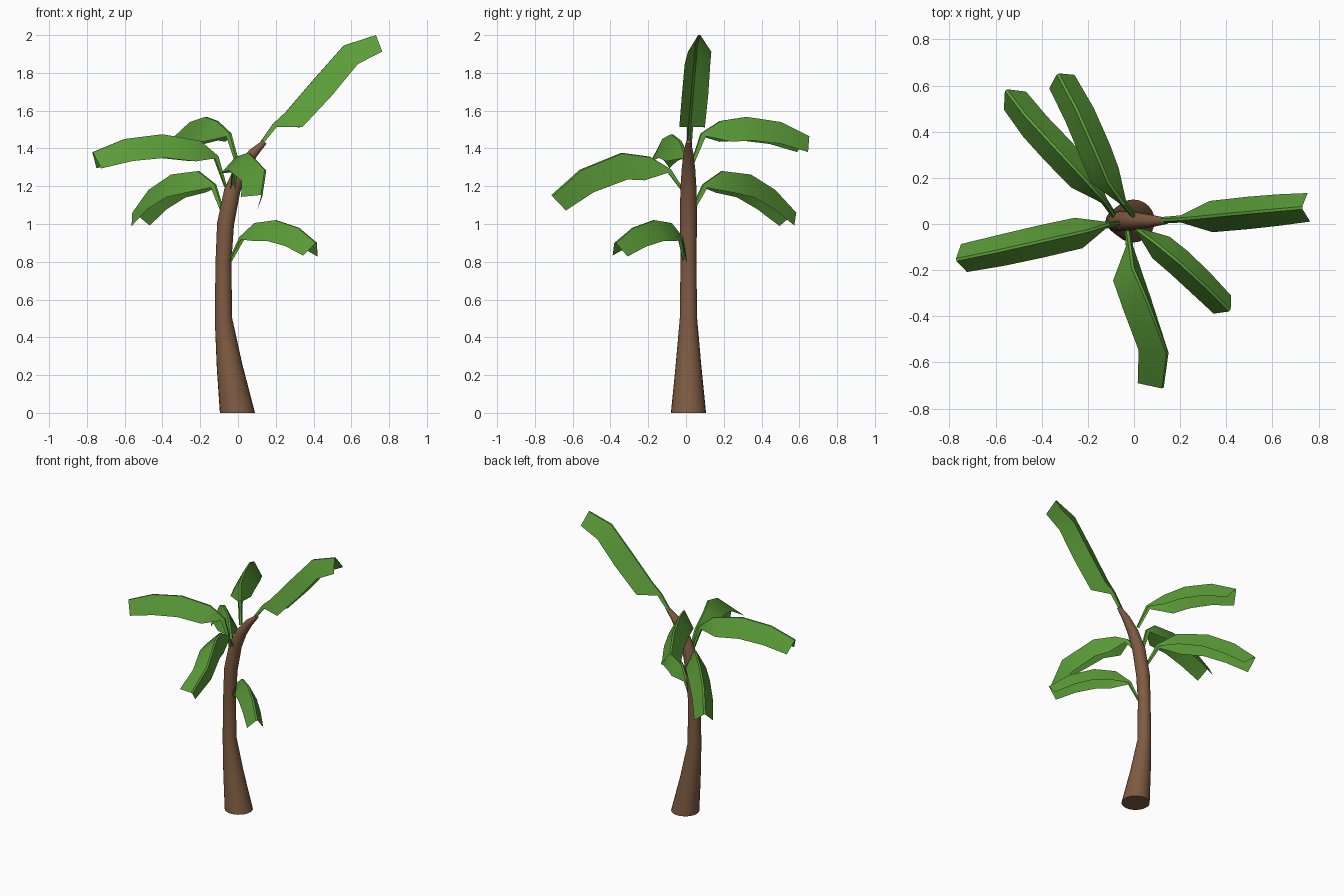
import bpy, bmesh, math
from mathutils import Vector

if "Cube" in bpy.data.objects:
    bpy.data.objects.remove(bpy.data.objects["Cube"])


def material(name, rgb):
    m = bpy.data.materials.new(name)
    m.diffuse_color = (*rgb, 1)
    m.use_nodes = True
    m.node_tree.nodes["Principled BSDF"].inputs["Base Color"].default_value = m.diffuse_color
    return m


BARK = material("bark brown", (0.21, 0.105, 0.055))
GREEN = material("leaf green", (0.105, 0.335, 0.04))
UP = Vector((0, 0, 1))


def tangents(pts):
    n = len(pts)
    return [(pts[min(i + 1, n - 1)] - pts[max(i - 1, 0)]).normalized() for i in range(n)]


def finish(bm, name, mat, angle):
    mesh = bpy.data.meshes.new(name)
    bm.to_mesh(mesh)
    bm.free()
    mesh.materials.append(mat)
    ob = bpy.data.objects.new(name, mesh)
    bpy.context.collection.objects.link(ob)
    bpy.ops.object.select_all(action='DESELECT')
    ob.select_set(True)
    bpy.context.view_layer.objects.active = ob
    bpy.ops.object.shade_smooth_by_angle(angle=math.radians(angle))


# Trunk: round rings swept along a bending path (x, z, radius)
def trunk(path, sides=24):
    pts = [Vector((x, 0.013, z)) for x, z, r in path]
    tans = tangents(pts)
    tans[0] = UP  # flat foot
    bm = bmesh.new()
    rings = []
    for p, t, (x, z, r) in zip(pts, tans, path):
        a = Vector((0, 1, 0))
        b = a.cross(t)
        rings.append([bm.verts.new(p + r * (b * math.cos(k) + a * math.sin(k)))
                      for k in (2 * math.pi * i / sides for i in range(sides))])
    for lo, hi in zip(rings, rings[1:]):
        for i in range(sides):
            j = (i + 1) % sides
            bm.faces.new((lo[i], lo[j], hi[j], hi[i]))
    bm.faces.new(rings[0][::-1])
    bm.faces.new(rings[-1])
    bmesh.ops.recalc_face_normals(bm, faces=bm.faces)
    finish(bm, "trunk", BARK, 45)


trunk([(-0.003, 0, 0.093), (-0.045, 0.25, 0.068), (-0.077, 0.5, 0.046), (-0.077, 0.8, 0.042),
       (-0.066, 1.0, 0.045), (-0.03, 1.18, 0.043), (0.02, 1.29, 0.036), (0.08, 1.375, 0.026),
       (0.142, 1.435, 0.013)])


# Leaf: folded blade hanging either side of a narrow midrib, on a thin stalk
# each section is (half width, drop)
SECTIONS = [(0.012, 0.012), (0.016, 0.025), (0.068, 0.115), (0.07, 0.125), (0.068, 0.12), (0.062, 0.092)]
RIB = 0.006


def leaf(name, ridge, scale=1.0, roll=0.0):
    pts = [Vector(p) for p in ridge]
    flat = (pts[-1] - pts[0]).cross(UP).normalized()
    bm = bmesh.new()
    rows = []
    for i, (p, t, (w, d)) in enumerate(zip(pts, tangents(pts), SECTIONS)):
        side = (flat - t * flat.dot(t)).normalized()
        down = t.cross(side)
        if down.z > 0:
            down = -down
        a = math.radians(roll) * i / (len(pts) - 1)
        side, down = (side * math.cos(a) - down * math.sin(a),
                      down * math.cos(a) + side * math.sin(a))
        w, d = w * scale, d * scale
        rows.append([bm.verts.new(p + side * u + down * v)
                     for u, v in ((-w, d), (-RIB, 0), (RIB, 0), (w, d))])
    for lo, hi in zip(rows, rows[1:]):
        for k in range(3):
            bm.faces.new((lo[k], lo[k + 1], hi[k + 1], hi[k]))
    bmesh.ops.recalc_face_normals(bm, faces=bm.faces)
    bm.normal_update()
    if sum(f.normal.z for f in bm.faces) < 0:
        bmesh.ops.reverse_faces(bm, faces=bm.faces)
    finish(bm, name, GREEN, 35)


leaf("top_leaf", [(0.08, 0.015, 1.38), (0.185, 0.02, 1.53), (0.25, 0.025, 1.59),
                  (0.40, 0.04, 1.765), (0.56, 0.055, 1.945), (0.73, 0.07, 2.0)])
leaf("left_leaf", [(-0.06, 0.005, 1.2), (-0.105, 0, 1.36), (-0.2, -0.03, 1.44),
                   (-0.40, -0.075, 1.475), (-0.60, -0.12, 1.45), (-0.77, -0.155, 1.38)])
leaf("back_left_leaf", [(-0.08, 0.03, 1.08), (-0.12, 0.09, 1.21), (-0.21, 0.19, 1.28),
                        (-0.35, 0.34, 1.262), (-0.47, 0.47, 1.18), (-0.555, 0.58, 1.06)])
leaf("back_leaf", [(0, 0.03, 1.33), (-0.04, 0.08, 1.48), (-0.11, 0.18, 1.545),
                   (-0.17, 0.32, 1.567), (-0.25, 0.5, 1.54), (-0.33, 0.65, 1.465)])
leaf("front_right_leaf", [(-0.05, 0, 0.80), (0.01, -0.02, 0.93), (0.09, -0.08, 1.005),
                          (0.2, -0.17, 1.02), (0.32, -0.28, 0.98), (0.415, -0.375, 0.90)], 0.88)
leaf("front_leaf", [(-0.03, -0.01, 1.18), (-0.02, -0.08, 1.29), (-0.005, -0.19, 1.355),
                    (0.06, -0.34, 1.375), (0.145, -0.56, 1.285), (0.125, -0.71, 1.15)], 1.0, 38)
